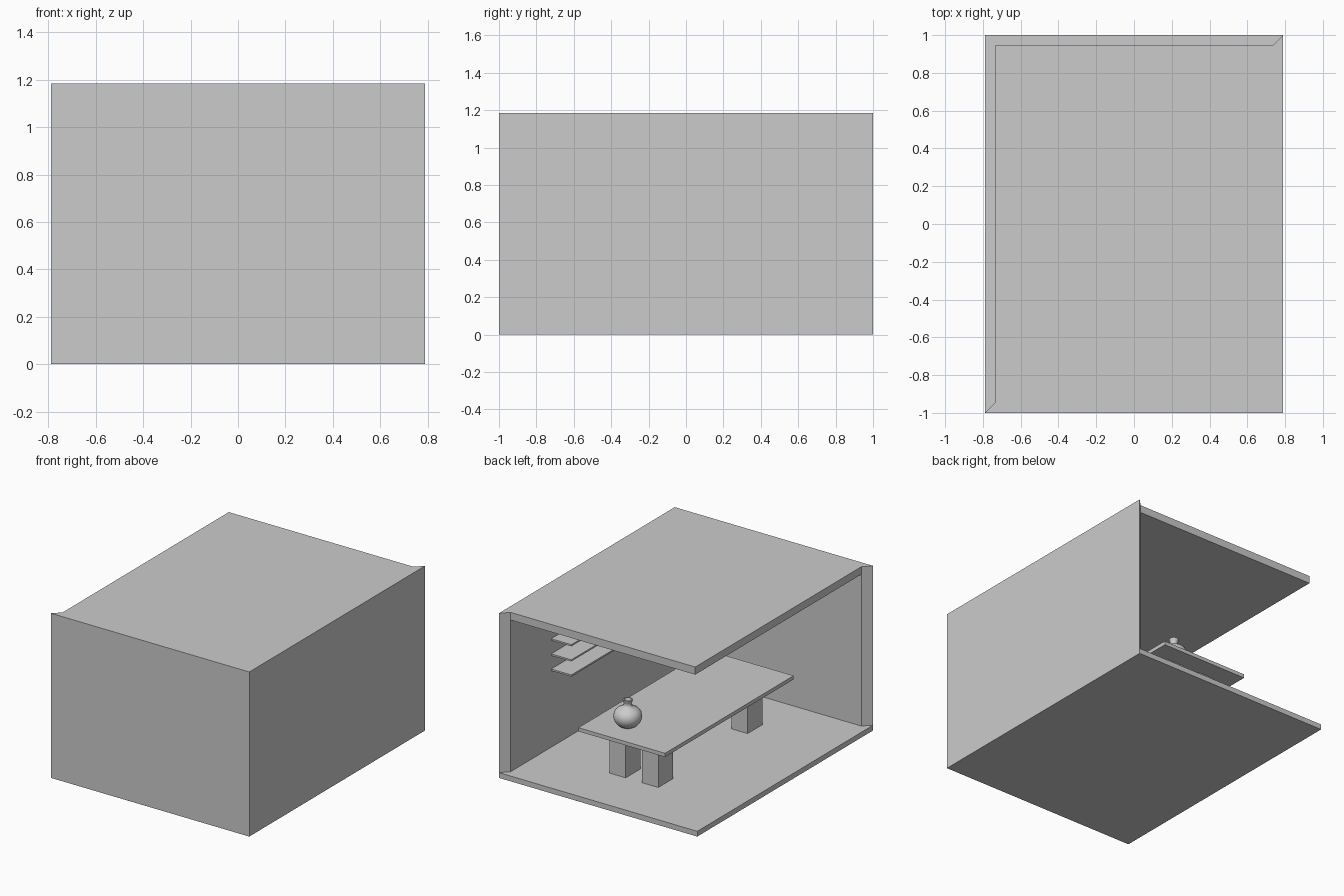
import bpy, bmesh, math

if "Cube" in bpy.data.objects:
    bpy.data.objects.remove(bpy.data.objects["Cube"])

W, D, H = 0.79, 1.0, 1.185      # room half width, half depth, height
T = 0.055                       # wall and roof thickness
FLOOR = 0.038                   # floor thickness
TABLE = 0.378                   # table top height


def prism(name, outline, z0, z1):
    """Extrude a plan outline between two heights."""
    bm = bmesh.new()
    face = bm.faces.new([bm.verts.new((x, y, z0)) for x, y in outline])
    ext = bmesh.ops.extrude_face_region(bm, geom=[face])
    top = [v for v in ext["geom"] if isinstance(v, bmesh.types.BMVert)]
    bmesh.ops.translate(bm, verts=top, vec=(0, 0, z1 - z0))
    bmesh.ops.recalc_face_normals(bm, faces=bm.faces)
    mesh = bpy.data.meshes.new(name)
    bm.to_mesh(mesh)
    bm.free()
    obj = bpy.data.objects.new(name, mesh)
    bpy.context.collection.objects.link(obj)
    return obj


def box(name, x0, x1, y0, y1, z0, z1):
    return prism(name, [(x0, y0), (x1, y0), (x1, y1), (x0, y1)], z0, z1)


# Room shell, open at the back and the left, wall ends cut at 45 degrees
box("floor", -W, W, -D, D, 0, FLOOR)
xi, yi = W - T, D - T
prism("walls", [(-W, -D), (W, -D), (W, D), (xi, yi), (xi, -yi), (-xi, -yi)], FLOOR, H)
box("roof", -xi, xi, -yi, yi, H - T, H)

# Table
box("table_top", -0.345, 0.345, -0.731, 0.731, TABLE - 0.027, TABLE)
for i, sx in enumerate((-1, 1)):
    for j, sy in enumerate((-1, 1)):
        cx, cy = sx * 0.13, sy * 0.508
        box(f"table_leg_{i}{j}", cx - 0.064, cx + 0.064, cy - 0.084, cy + 0.084,
            FLOOR, TABLE - 0.027)

# Wall shelves
for i in range(3):
    z = 0.589 + i * 0.109
    box(f"shelf_{i}", xi - 0.16, xi, -0.483, 0.483, z, z + 0.012)

# Vase, spun from a profile
profile = [(0, 0), (0.045, 0), (0.07, 0.018), (0.087, 0.042), (0.095, 0.07),
           (0.09, 0.1), (0.072, 0.124), (0.045, 0.138), (0.03, 0.147),
           (0.026, 0.16), (0.027, 0.177), (0.033, 0.186), (0.033, 0.194),
           (0.024, 0.194), (0.02, 0.17), (0, 0.15)]
bm = bmesh.new()
vs = [bm.verts.new((r, 0, z)) for r, z in profile]
es = [bm.edges.new(p) for p in zip(vs, vs[1:])]
bmesh.ops.spin(bm, geom=vs + es, cent=(0, 0, 0), axis=(0, 0, 1),
               angle=math.tau, steps=32, use_duplicate=False)
bmesh.ops.remove_doubles(bm, verts=bm.verts, dist=0.0001)
bmesh.ops.recalc_face_normals(bm, faces=bm.faces)
mesh = bpy.data.meshes.new("vase")
bm.to_mesh(mesh)
bm.free()
vase = bpy.data.objects.new("vase", mesh)
bpy.context.collection.objects.link(vase)
vase.location = (0.095, 0.527, TABLE)
bpy.context.view_layer.objects.active = vase
vase.select_set(True)
bpy.ops.object.shade_smooth_by_angle(angle=math.radians(45))
